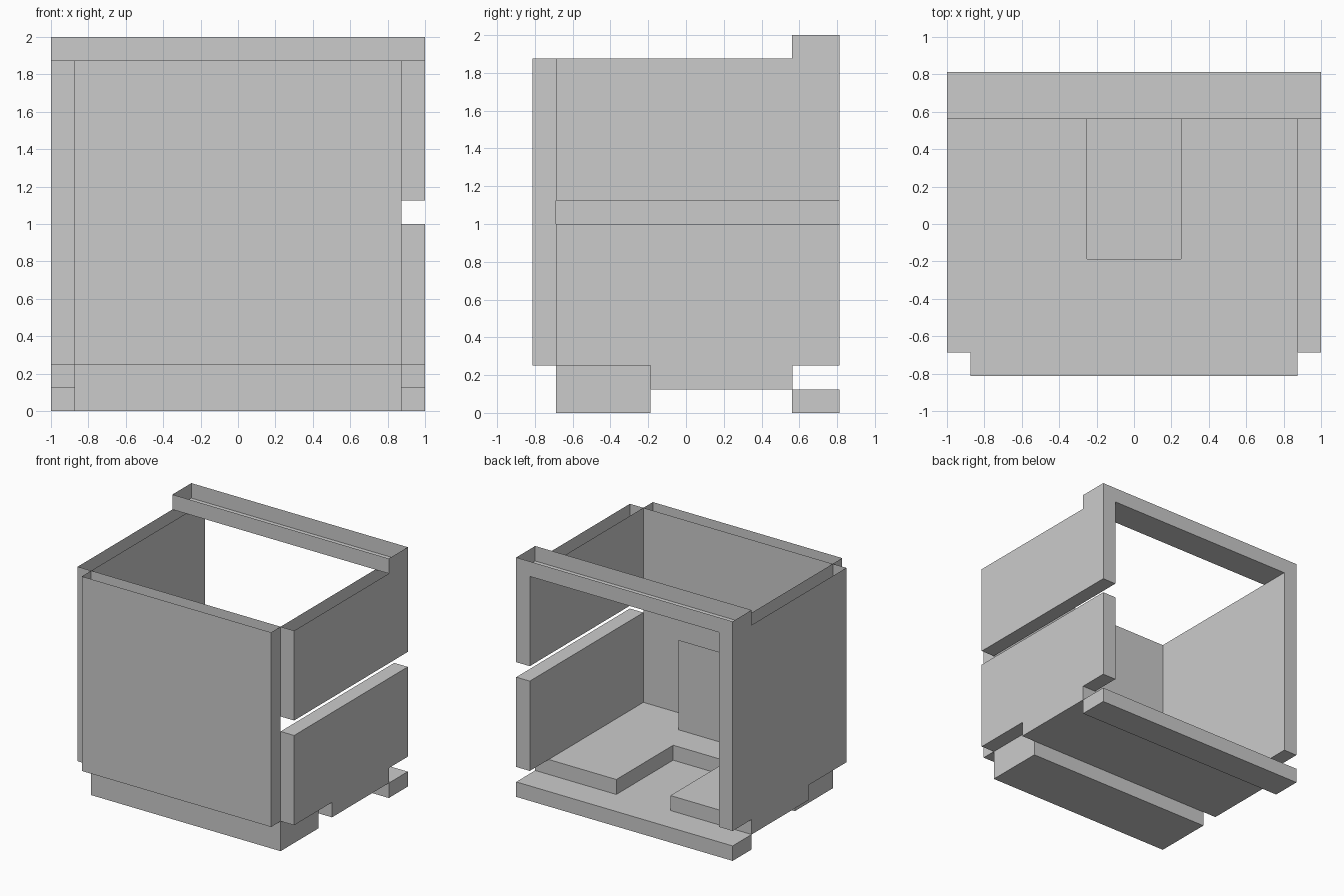
import bpy, bmesh
from mathutils import Vector

if "Cube" in bpy.data.objects:
    bpy.data.objects.remove(bpy.data.objects["Cube"])


def box(name, x, y, z, open_top=False):
    """Axis-aligned box from (min, max) ranges, optionally without its top face."""
    bm = bmesh.new()
    bmesh.ops.create_cube(bm, size=1)
    for v in bm.verts:
        v.co = Vector([r[0] if c < 0 else r[1] for c, r in zip(v.co, (x, y, z))])
    bmesh.ops.recalc_face_normals(bm, faces=bm.faces)
    if open_top:
        bmesh.ops.delete(bm, geom=[f for f in bm.faces if f.normal.z > 0.9],
                         context='FACES_ONLY')
    return finish(name, bm)


def sheet(name, corners):
    """Single flat face."""
    bm = bmesh.new()
    bm.faces.new([bm.verts.new(c) for c in corners])
    return finish(name, bm)


def finish(name, bm):
    mesh = bpy.data.meshes.new(name)
    bm.to_mesh(mesh)
    bm.free()
    obj = bpy.data.objects.new(name, mesh)
    bpy.context.collection.objects.link(obj)
    return obj


FRONT, WALL, HEARTH, LIP, BACK = -0.8125, -0.6875, -0.1875, 0.5625, 0.8125
IN, TOP = 0.875, 1.875

# Walls: hollow with open tops, the right one split by a slot
box("front_panel", (-IN, IN), (FRONT, WALL), (0.25, TOP), True)
box("left_panel", (-1, -IN), (WALL, BACK), (0.25, TOP), True)
box("right_lower_panel", (IN, 1), (WALL, BACK), (0.25, 1.0))
box("right_upper_panel", (IN, 1), (WALL, BACK), (1.125, TOP), True)

# Back rails
box("top_rail", (-1, 1), (LIP, BACK), (TOP, 2), True)
box("bottom_rail", (-1, 1), (LIP, BACK), (0, 0.125))

# Base with a recess open to the back
box("front_base", (-IN, IN), (WALL, HEARTH), (0, 0.25))
for side, x in (("left", (-1, -0.25)), ("right", (0.25, 1))):
    box(side + "_floor", x, (HEARTH, LIP), (0.125, 0.25))
sheet("recess_floor", [(-0.25, HEARTH, 0.125), (0.25, HEARTH, 0.125),
                       (0.25, LIP, 0.125), (-0.25, LIP, 0.125)])

# Thin upright sheet standing inside
sheet("inner_sheet", [(0.375, -0.4375, 0.25), (-0.375, -0.4375, 0.25),
                      (-0.375, -0.4375, 1.0), (0.375, -0.4375, 1.0)])
